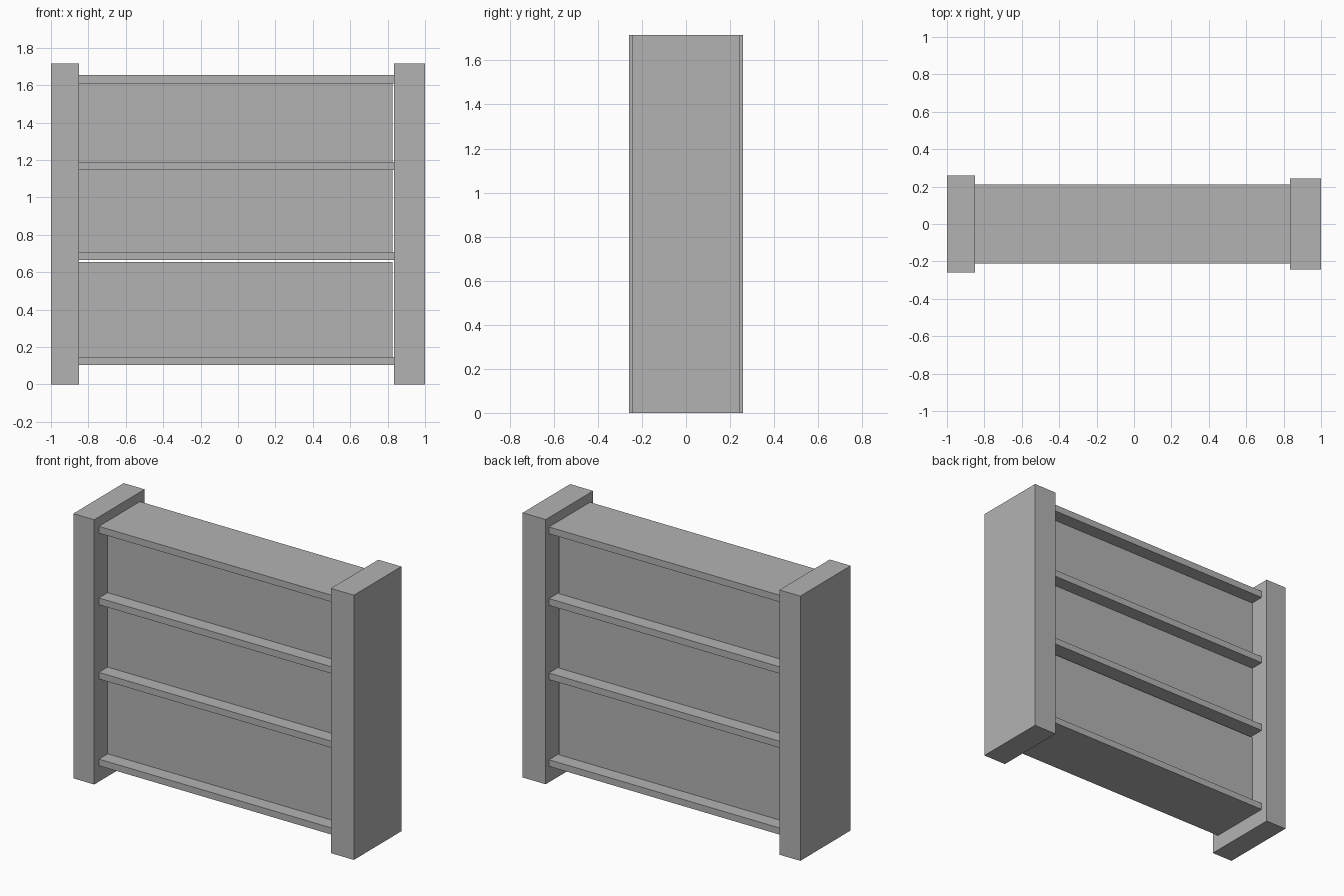
import bpy

cube = bpy.data.objects.get("Cube")
if cube:
    bpy.data.objects.remove(cube, do_unlink=True)

grey = bpy.data.materials.new("plain_grey")
grey.use_nodes = True
colour = (0.45, 0.45, 0.45, 1)
grey.diffuse_color = colour
grey.node_tree.nodes["Principled BSDF"].inputs["Base Color"].default_value = colour


def box(name, x, y, z):
    """Add a box from its (low, high) extents on each axis."""
    spans = (x, y, z)
    bpy.ops.mesh.primitive_cube_add(size=1, location=[(a + b) / 2 for a, b in spans])
    obj = bpy.context.object
    obj.name = name
    obj.scale = [b - a for a, b in spans]
    bpy.ops.object.transform_apply(location=False, rotation=False, scale=True)
    obj.data.materials.append(grey)
    return obj


HEIGHT = 1.715
INNER_RIGHT, INNER_LEFT = -0.85, 0.835

# Upright end posts, slightly different in width and depth
box("right_post", (-1, INNER_RIGHT), (-0.258, 0.258), (0, HEIGHT))
box("left_post", (INNER_LEFT, 1), (-0.242, 0.244), (0, HEIGHT))

# Horizontal shelves between the posts
shelves = [(0.103, 0.146), (0.665, 0.708), (1.146, 1.19), (1.61, 1.654)]
for i, span in enumerate(shelves, 1):
    box(f"shelf_{i}", (INNER_RIGHT, INNER_LEFT), (-0.21, 0.21), span)

# Thick infill panels, with a thin slit beside the left post
panels = [(0.146, 0.655), (0.708, 1.146), (1.19, 1.61)]
for i, span in enumerate(panels, 1):
    box(f"panel_{i}", (INNER_RIGHT, 0.826), (-0.12, 0.12), span)
